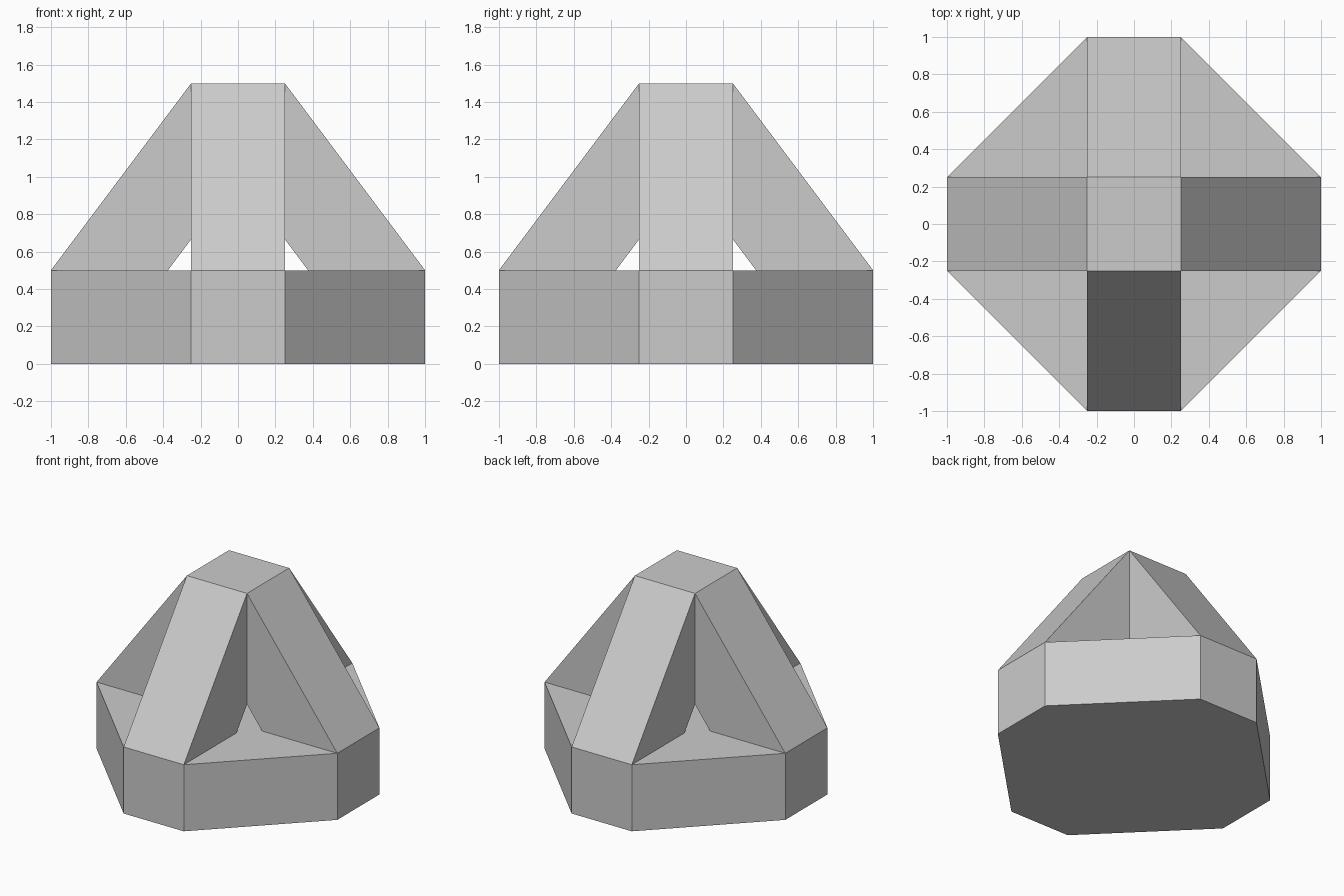
import bpy, bmesh
from math import pi
from mathutils import Matrix, Vector

if "Cube" in bpy.data.objects:
    bpy.data.objects.remove(bpy.data.objects["Cube"])


def prism(name, profile, direction, matrix=Matrix()):
    """Extrude a closed flat profile into a solid object."""
    bm = bmesh.new()
    face = bm.faces.new([bm.verts.new(p) for p in profile])
    new = bmesh.ops.extrude_face_region(bm, geom=[face])["geom"]
    verts = [v for v in new if isinstance(v, bmesh.types.BMVert)]
    bmesh.ops.translate(bm, verts=verts, vec=Vector(direction))
    bmesh.ops.transform(bm, verts=bm.verts, matrix=matrix)
    bmesh.ops.recalc_face_normals(bm, faces=bm.faces)
    mesh = bpy.data.meshes.new(name)
    bm.to_mesh(mesh)
    bm.free()
    obj = bpy.data.objects.new(name, mesh)
    bpy.context.collection.objects.link(obj)
    return obj


# Eight-sided base slab
octagon = [(1, -.25), (1, .25), (.25, 1), (-.25, 1),
           (-1, .25), (-1, -.25), (-.25, -1), (.25, -1)]
prism("base_slab", [(x, y, 0) for x, y in octagon], (0, 0, .5))

# Four sloping legs, sunk through the base and meeting in a flat top
leg = [(0, 1), (.75, 0), (1, 0), (1, .5), (.25, 1.5), (0, 1.5)]
mirrored = [(-x, z) for x, z in reversed(leg) if x > 0]
arch = leg[:-1] + mirrored
for i, name in enumerate(("side_to_side_arch", "front_to_back_arch")):
    prism(name, [(x, -.25, z) for x, z in arch], (0, .5, 0),
          Matrix.Rotation(i * pi / 2, 4, 'Z'))
